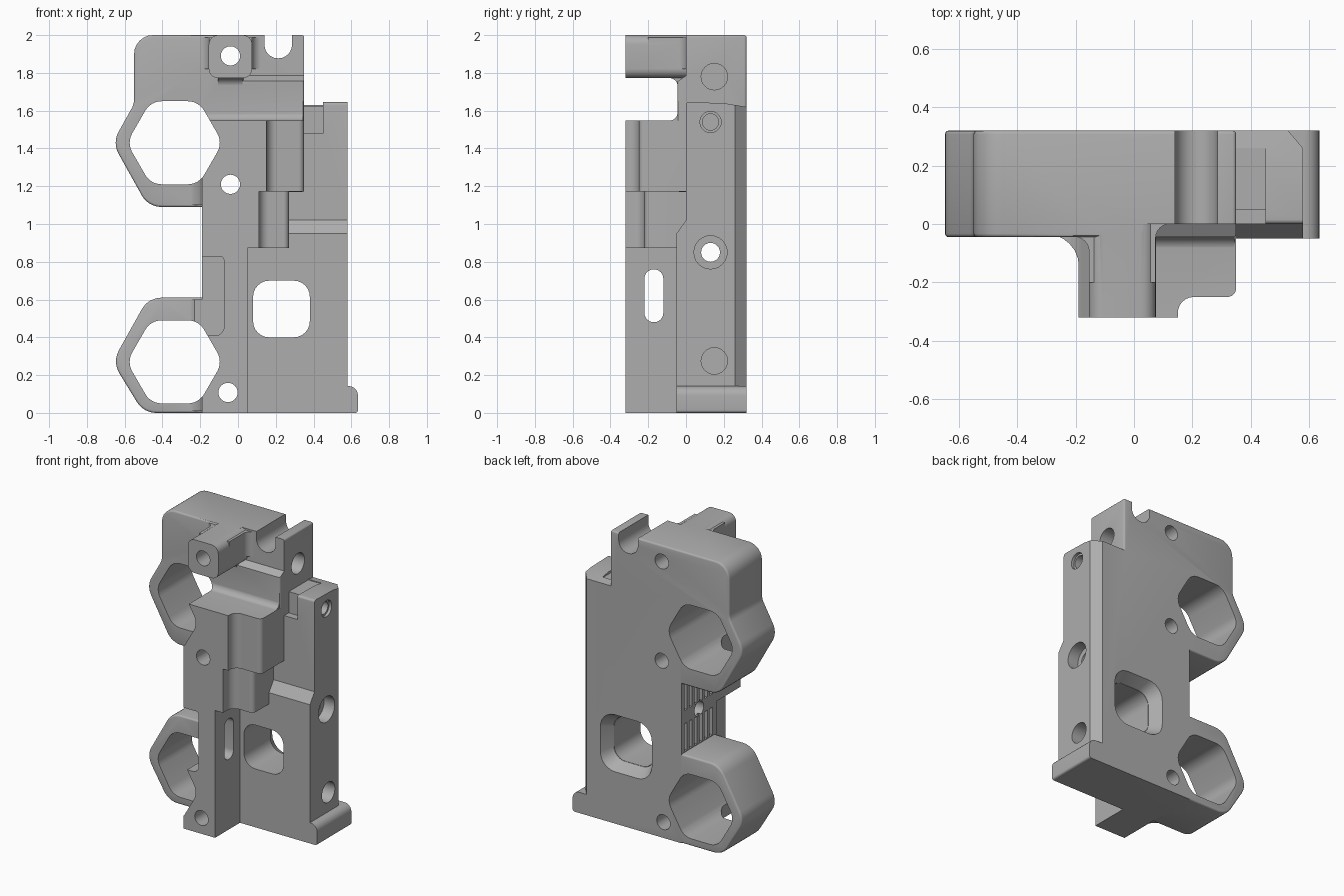
import bpy, bmesh, math
from mathutils import Vector

if "Cube" in bpy.data.objects:
    bpy.data.objects.remove(bpy.data.objects["Cube"])

grey = bpy.data.materials.new("plain_grey")
grey.diffuse_color = (0.42, 0.42, 0.42, 1)
grey.use_nodes = True
grey.node_tree.nodes["Principled BSDF"].inputs["Base Color"].default_value = grey.diffuse_color


def rounded(pts, seg=6):
    """Outline from (u, v[, radius]) corners, each corner rounded by its radius."""
    out, n = [], len(pts)
    for i, p in enumerate(pts):
        c = Vector(p[:2])
        r = p[2] if len(p) > 2 else 0
        if r == 0:
            out.append(c)
            continue
        a = (Vector(pts[i - 1][:2]) - c).normalized()
        b = (Vector(pts[(i + 1) % n][:2]) - c).normalized()
        half = a.angle(b) / 2
        mid = c + (a + b).normalized() * (r / math.sin(half))
        s, e = c + a * (r / math.tan(half)) - mid, c + b * (r / math.tan(half)) - mid
        for k in range(seg + 1):
            t = k / seg
            w = math.pi - 2 * half
            out.append(mid + (s * math.sin((1 - t) * w) + e * math.sin(t * w)) / math.sin(w))
    return out


def prism(name, pts, axis, t0, t1, bevel=0, scale=1):
    """Extrude an outline along an axis; scale enlarges the far end."""
    place = {'x': lambda p, t: (t, p.x, p.y),
             'y': lambda p, t: (p.x, t, p.y),
             'z': lambda p, t: (p.x, p.y, t)}[axis]
    out = rounded(pts)
    mid = sum(out, Vector((0, 0))) / len(out)
    bm = bmesh.new()
    near = [bm.verts.new(place(p, t0)) for p in out]
    far = [bm.verts.new(place(mid + (p - mid) * scale, t1)) for p in out]
    bm.faces.new(near)
    bm.faces.new(far[::-1])
    for i in range(len(out)):
        j = (i + 1) % len(out)
        bm.faces.new((near[j], near[i], far[i], far[j]))
    bmesh.ops.recalc_face_normals(bm, faces=bm.faces)
    if bevel:
        sharp = [e for e in bm.edges if e.calc_face_angle(0) > math.radians(50)]
        bmesh.ops.bevel(bm, geom=sharp, offset=bevel, segments=3, profile=0.5,
                        affect='EDGES', clamp_overlap=True)
    # Outward normals: flip if the enclosed volume is negative
    if bm.calc_volume(signed=True) < 0:
        bmesh.ops.reverse_faces(bm, faces=bm.faces)
    me = bpy.data.meshes.new(name)
    bm.to_mesh(me)
    bm.free()
    me.materials.append(grey)
    ob = bpy.data.objects.new(name, me)
    bpy.context.collection.objects.link(ob)
    return ob


def rect(u0, u1, v0, v1, r=0):
    return [(u0, v0, r), (u1, v0, r), (u1, v1, r), (u0, v1, r)]


def circle(u, v, r, n=24):
    return [(u + r * math.cos(2 * math.pi * i / n), v + r * math.sin(2 * math.pi * i / n)) for i in range(n)]


def volume(me):
    bm = bmesh.new()
    bm.from_mesh(me)
    v = bm.calc_volume(signed=True)
    bm.free()
    return v


def combine(target, tool, op):
    """Boolean with a volume check, falling back to another solver."""
    va, vb = volume(target.data), volume(tool.data)
    for solver in ('MANIFOLD', 'EXACT', 'FLOAT'):
        before = target.data.copy()
        mod = target.modifiers.new("join", 'BOOLEAN')
        mod.operation, mod.object, mod.solver = op, tool, solver
        bpy.context.view_layer.objects.active = target
        bpy.ops.object.modifier_apply(modifier=mod.name)
        v = volume(target.data)
        low, high = (max(va, vb), va + vb) if op == 'UNION' else (va - vb, va)
        if low - 1e-4 <= v <= high + 1e-4 and abs(v - va) > 1e-7:
            break
        target.data = before
    bpy.data.objects.remove(tool, do_unlink=True)


# Back plate with a stepped front and a chamfered rear corner
plate = prism("carriage_block", [(-0.05, 0), (0.32, 0), (0.32, 1.62), (0.2, 1.64), (0.0, 1.645, 0.015),
                                 (0.0, 1.02), (-0.05, 0.95)], 'x', -0.19, 0.58)
combine(plate, prism("corner_cut", [(0.52, 0.33), (0.6, 0.33), (0.6, 0.235)], 'z', -0.1, 1.8), 'DIFFERENCE')
combine(plate, prism("notch_cut", rect(0.3, 0.45, 1.48, 1.8), 'y', -0.1, 0.05), 'DIFFERENCE')
combine(plate, prism("notch_top", rect(0.3, 0.45, 1.625, 1.8), 'y', -0.1, 0.26), 'DIFFERENCE')

# Upper body, with its front set back at the upper right
upper = prism("upper_body", [(-0.55, 2.0, 0.1), (0.35, 2.0), (0.35, 1.17), (-0.1, 1.17), (-0.1, 1.09),
                             (-0.475, 1.09, 0.12), (-0.665, 1.43, 0.12), (-0.55, 1.635, 0.1)],
              'y', -0.045, 0.32, 0.012)
combine(upper, prism("set_back", [(-0.1, 1.72), (0.0, 1.785), (0.0, 2.1), (-0.1, 2.1)], 'x', 0.03, 0.5),
        'DIFFERENCE')
combine(plate, upper, 'UNION')

# Lower bearing holder
combine(plate, prism("lower_holder", [(-0.475, 0.61, 0.12), (0.0, 0.61), (0.0, 0.0), (-0.5, 0.0, 0.12),
                                      (-0.665, 0.27, 0.12)], 'y', -0.045, 0.32, 0.012), 'UNION')

# Foot lip at the lower right
combine(plate, prism("foot_lip", [(0.5, 0.0), (0.635, 0.0, 0.015), (0.635, 0.142, 0.05), (0.5, 0.142)],
                     'y', -0.05, 0.32), 'UNION')

# Central rib, flared on the left where it meets both holders
combine(plate, prism("rib", rect(-0.19, 0.05, -0.32, 0.1), 'z', 0.0, 1.548), 'UNION')
for z0, z1 in ((0.01, 0.6), (1.1, 1.54)):
    combine(plate, prism("rib_flare", [(-0.189, -0.3), (0.04, -0.3), (0.04, 0.11), (-0.4, 0.11),
                                       (-0.4, -0.035), (-0.189, -0.035, 0.11)], 'z', z0, z1), 'UNION')

# Two stepped blocks on the right of the rib
for x0, x1, y, z0, z1 in ((0.15, 0.35, -0.25, 1.172, 1.548), (0.11, 0.27, -0.22, 0.872, 1.18)):
    combine(plate, prism("side_block", [(-0.1, -0.32), (x0, -0.32), (x0, y, 0.055), (x1, y, 0.03),
                                        (x1, 0.11), (-0.1, 0.11)], 'z', z0, z1), 'UNION')

# Top screw boss with fillets around its root, and a fillet along the ledge below
combine(plate, prism("screw_boss", rect(-0.155, 0.075, 1.772, 2.0, 0.05), 'y', -0.32, 0.1), 'UNION')
combine(plate, prism("boss_fillet_left", [(-0.154, -0.2), (-0.154, -0.044, 0.05), (-0.3, -0.044), (-0.3, 0.05),
                                          (0.0, 0.05), (0.0, -0.2)], 'z', 1.82, 1.988), 'UNION')
combine(plate, prism("boss_fillet_right", [(0.074, -0.2), (0.074, 0.001, 0.05), (0.2, 0.001), (0.2, 0.05),
                                           (0.0, 0.05), (0.0, -0.2)], 'z', 1.82, 1.988), 'UNION')
combine(plate, prism("boss_fillet_under", [(-0.2, 1.8), (-0.2, 1.773), (-0.044, 1.773, 0.045), (-0.044, 1.65),
                                           (0.05, 1.65), (0.05, 1.8)], 'x', -0.105, 0.025), 'UNION')
combine(plate, prism("ledge_fillet", [(-0.2, 1.52), (-0.2, 1.547), (-0.044, 1.547, 0.045), (-0.044, 1.65),
                                      (0.05, 1.65), (0.05, 1.52)], 'x', -0.18, 0.345), 'UNION')

# Hexagonal bearing bores
for z in (0.27, 1.43):
    hexagon = [(u, v, 0.1) for u, v in circle(-0.335, z, 0.254, 6)]
    combine(plate, prism("bore_cut", hexagon, 'y', -0.5, 0.5), 'DIFFERENCE')

# Window with a flared back
combine(plate, prism("window_cut", rect(0.08, 0.38, 0.4, 0.7, 0.085), 'y', -0.2, 0.5), 'DIFFERENCE')
combine(plate, prism("window_flare", rect(0.078, 0.382, 0.398, 0.702, 0.085), 'y', 0.235, 0.325, scale=1.3),
        'DIFFERENCE')

# Cable groove in the top edge
combine(plate, prism("groove_cut", [(0.14, 1.877, 0.072), (0.286, 1.877, 0.072), (0.286, 2.1), (0.14, 2.1)],
                     'y', -0.1, 0.5), 'DIFFERENCE')

# Relief on the left of the rib, and the slot through it
combine(plate, prism("relief_cut", [(-0.3, 0.41), (-0.1, 0.41, 0.03), (-0.075, 0.44, 0.02), (-0.075, 0.828, 0.02),
                                    (-0.3, 0.828)], 'y', -0.5, -0.06), 'DIFFERENCE')
combine(plate, prism("slot_cut", rect(-0.22, -0.12, 0.48, 0.76, 0.049), 'x', -0.15, 0.2), 'DIFFERENCE')

# Front screw holes
for x, z in ((-0.04, 1.89), (-0.04, 1.21), (-0.053, 0.108)):
    combine(plate, prism("screw_hole", circle(x, z, 0.051), 'y', -0.5, 0.5), 'DIFFERENCE')

# Side holes: y, z, radius, inner end, outer end
for y, z, r, x0, x1 in ((0.15, 0.275, 0.07, 0.42, 0.7), (0.13, 0.85, 0.05, -0.3, 0.7), (0.13, 0.85, 0.088, 0.5, 0.7),
                        (0.13, 1.54, 0.043, 0.2, 0.7), (0.13, 1.54, 0.056, 0.56, 0.7), (0.15, 1.78, 0.07, 0.2, 0.7)):
    combine(plate, prism("side_hole", circle(y, z, r), 'x', x0, x1), 'DIFFERENCE')

# Belt grip grooves on the left edge
for i in range(6):
    for z0, z1 in ((0.615, 0.805), (0.895, 1.085)):
        y = 0.275 - i * 0.055
        combine(plate, prism("grip_groove", rect(y - 0.015, y + 0.015, z0, z1), 'x', -0.3, -0.165), 'DIFFERENCE')

bpy.ops.object.select_all(action='DESELECT')
plate.select_set(True)
bpy.context.view_layer.objects.active = plate
bpy.ops.object.shade_smooth_by_angle(angle=math.radians(32))
